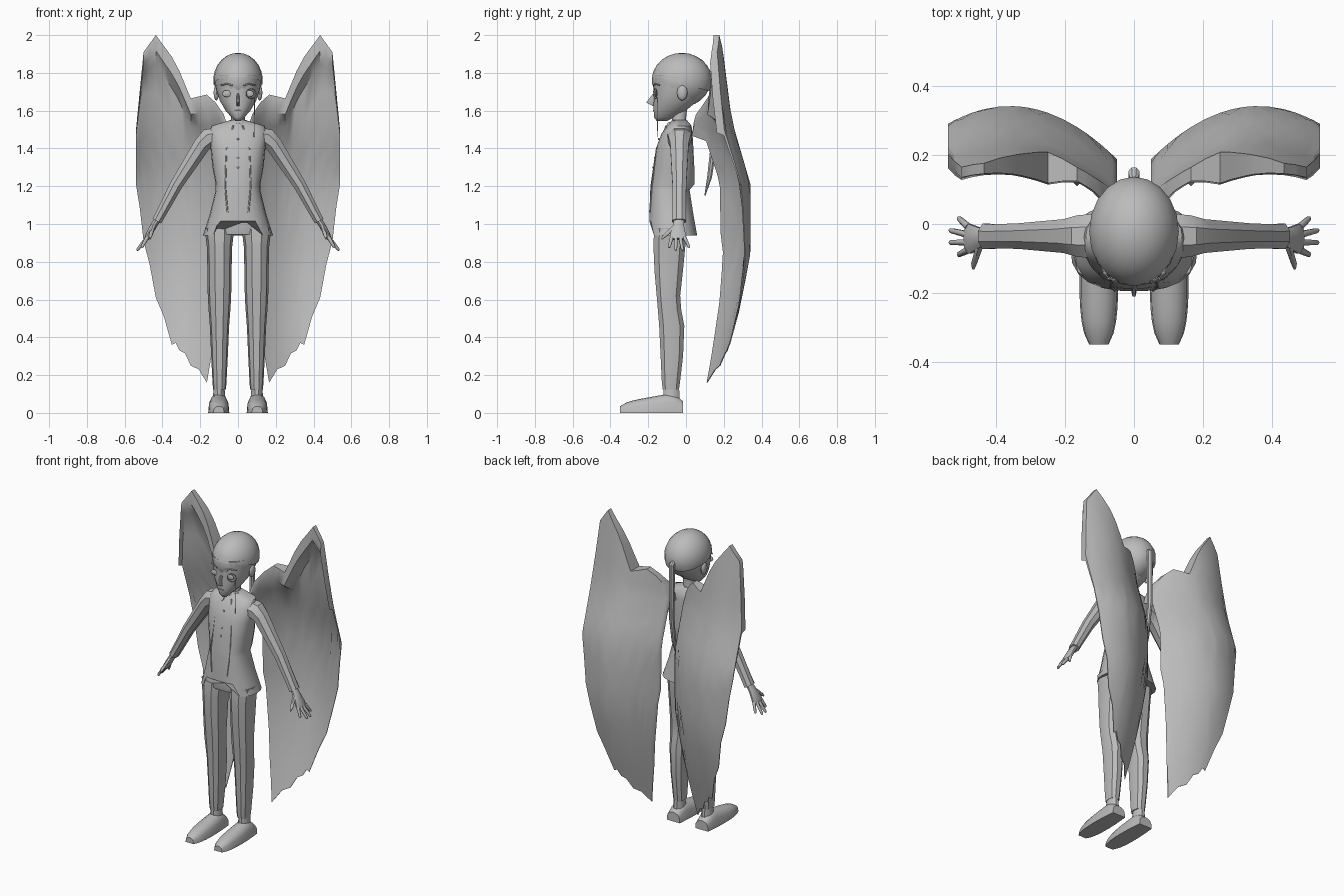
import bpy, bmesh, math
from mathutils import Vector

if "Cube" in bpy.data.objects:
    bpy.data.objects.remove(bpy.data.objects["Cube"])

grey = bpy.data.materials.new("plain grey")
grey.use_nodes = True
grey.diffuse_color = (.5, .5, .5, 1)
grey.node_tree.nodes["Principled BSDF"].inputs["Base Color"].default_value = grey.diffuse_color


def finish(name, bm, mirror=False, angle=35):
    """Turn a bmesh into a shaded object, optionally mirrored across x."""
    bmesh.ops.recalc_face_normals(bm, faces=bm.faces[:])
    mesh = bpy.data.meshes.new(name)
    bm.to_mesh(mesh)
    bm.free()
    mesh.shade_smooth()
    mesh.set_sharp_from_angle(angle=math.radians(angle))
    mesh.materials.append(grey)
    obj = bpy.data.objects.new(name, mesh)
    bpy.context.collection.objects.link(obj)
    if mirror:
        modifier = obj.modifiers.new("mirror", 'MIRROR')
        modifier.use_mirror_merge = False
    return obj


def skin(name, rings, mirror=False, angle=35):
    """Join closed rings of points into a capped surface."""
    bm = bmesh.new()
    loops = [[bm.verts.new(point) for point in ring] for ring in rings]
    for lower, upper in zip(loops, loops[1:]):
        for i in range(len(lower)):
            bm.faces.new((lower[i - 1], lower[i], upper[i], upper[i - 1]))
    bm.faces.new(loops[0])
    bm.faces.new(loops[-1])
    return finish(name, bm, mirror, angle)


def rounded(value, power):
    return math.copysign(abs(value) ** (2 / power), value)


def tube(name, path, sides=10, power=2, along=None, mirror=False, angle=35):
    """Path entries: x, y, z, radius in depth, radius across."""
    points = [Vector(entry[:3]) for entry in path]
    last = len(points) - 1
    rings = []
    for i, (center, entry) in enumerate(zip(points, path)):
        tangent = Vector(along) if along else points[min(i + 1, last)] - points[max(i - 1, 0)]
        tangent.normalize()
        depth = Vector((0, 1, 0))
        depth = (depth - tangent * depth.dot(tangent)).normalized()
        across = tangent.cross(depth)
        angles = [math.tau * (k + .5) / sides for k in range(sides)]
        rings.append([center + depth * rounded(math.cos(a), power) * entry[3]
                      + across * rounded(math.sin(a), power) * entry[4] for a in angles])
    return skin(name, rings, mirror, angle)


def thread(name, points, radius, **options):
    return tube(name, [(*point, radius, radius) for point in points], sides=6, **options)


def upright(name, levels, x=0, **options):
    """Levels: height, front, back, half width."""
    path = [(x, (front + back) / 2, z, (back - front) / 2, half) for z, front, back, half in levels]
    return tube(name, path, along=(0, 0, 1), **options)


def ball(name, center, size, mirror=False, segments=10, cut=None):
    """Ellipsoid; cut gives a plane (point, normal) whose lower side is removed."""
    bm = bmesh.new()
    bmesh.ops.create_uvsphere(bm, u_segments=segments, v_segments=segments * 2 // 3, radius=1)
    for vert in bm.verts:
        vert.co = Vector(c + s * p for c, s, p in zip(center, size, vert.co))
    if cut:
        geometry = bm.verts[:] + bm.edges[:] + bm.faces[:]
        bmesh.ops.bisect_plane(bm, geom=geometry, plane_co=cut[0], plane_no=cut[1], clear_inner=True)
    return finish(name, bm, mirror, 60)


def blend(entries, t):
    """Linear interpolation in a list of tuples sorted by their first value."""
    for low, high in zip(entries, entries[1:]):
        if t <= high[0]:
            break
    f = (t - low[0]) / (high[0] - low[0])
    return [a + (b - a) * f for a, b in zip(low, high)]


# Head, hair cap and face
ball("cranium", (0, -.025, 1.76), (.125, .155, .14), segments=20)
ball("hair_cap", (0, -.022, 1.76), (.131, .16, .146), segments=20,
     cut=((0, -.18, 1.78), (0, .25, 1)))
upright("face", [(1.545, -.155, -.1, .015), (1.565, -.17, -.06, .035), (1.6, -.172, 0, .066),
                 (1.65, -.172, .06, .096), (1.71, -.17, .1, .116), (1.79, -.176, .1, .12)],
        sides=20, power=2.2, angle=60)
upright("nose", [(1.69, -.176, -.16, .006), (1.643, -.214, -.16, .009), (1.625, -.178, -.16, .008)], sides=6)
ball("mouth", (0, -.171, 1.6), (.02, .004, .003))
ball("eyes", (.06, -.16, 1.69), (.024, .005, .018), mirror=True)
thread("brows", [(.03, -.172, 1.735), (.06, -.163, 1.742), (.09, -.14, 1.735)], .004, mirror=True)
ball("ears", (.115, -.02, 1.695), (.015, .028, .042), mirror=True)

# Eyeglass with hanging chain
turns = [math.tau * k / 16 for k in range(17)]
thread("eyeglass_rim", [(.07 + .026 * math.cos(a), -.163 + .01 * math.cos(a), 1.69 + .026 * math.sin(a))
                        for a in turns], .002)
thread("eyeglass_chain", [(.088, -.153, 1.67), (.085, -.15, 1.46)], .002)

# Ponytail
tube("ponytail", [(0, .12, 1.77, .01, .01), (0, .145, 1.75, .02, .018), (0, .145, 1.4, .018, .016),
                  (0, .125, 1.25, .014, .013), (0, .1, 1.15, .003, .003)], sides=8)

# Neck and collar
upright("neck", [(1.5, -.085, .01, .045), (1.54, -.075, 0, .036), (1.63, -.075, .01, .036)], angle=60)
skin("collar_points", [[(.005, y, 1.535), (.045, y + .035, 1.55), (.055, y + .01, 1.51), (.03, y - .015, 1.495)]
                       for y in (-.098, -.092)], mirror=True)

# Jacket with flared hem, raised at the front with a small notch
jacket = upright("jacket", [(.94, -.195, .06, .185), (1.05, -.195, .04, .15), (1.18, -.19, .02, .118),
                            (1.21, -.188, .045, .118), (1.3, -.175, .045, .135), (1.4, -.16, .04, .145),
                            (1.48, -.13, .035, .155), (1.52, -.1, .03, .14), (1.55, -.075, .005, .04)],
                 sides=22, power=2.5, angle=40)
for vert in jacket.data.vertices:
    if vert.co.z < 1 and vert.co.y < -.12 and abs(vert.co.x) < .12:
        vert.co.z += .1 if abs(vert.co.x) < .03 else .075
thread("jacket_edges", [(.025, -.105, 1.52), (.06, -.152, 1.4), (.068, -.182, 1.2), (.055, -.192, 1.06)],
       .004, mirror=True)
for i in range(4):
    ball("shirt_button_%d" % (i + 1), (0, -.145 - .01 * i, 1.45 - .05 * i), (.006, .004, .006))

# Sleeves, hands and fingers
tube("sleeves", [(.11, -.035, 1.465, .07, .05), (.155, -.035, 1.452, .065, .058), (.19, -.035, 1.42, .053, .048),
                 (.325, -.035, 1.21, .04, .036), (.4, -.036, 1.07, .038, .03), (.43, -.036, 1.015, .04, .028)],
     sides=8, mirror=True)
tube("hands", [(.425, -.037, 1.025, .026, .018), (.45, -.04, .985, .032, .017), (.475, -.043, .94, .045, .015),
               (.485, -.043, .92, .042, .011)], mirror=True)
for i in range(4):
    outer = i in (0, 3)
    base = Vector((.48, -.075 + .022 * i, .93))
    tip = Vector((.51 if outer else .535, -.09 + .036 * i, .875 if outer else .86))
    path = [(*base.lerp(tip, f), r, r) for f, r in ((0, .011), (.9, .008), (1, .004))]
    tube("fingers_%d" % (i + 1), path, sides=6, mirror=True, angle=60)
tube("thumbs", [(.445, -.055, .99, .013, .012), (.464, -.115, .935, .009, .009), (.466, -.13, .92, .004, .004)],
     sides=6, mirror=True, angle=60)

# Trousers and ankles
upright("trouser_hips", [(.945, -.17, 0, .12), (1, -.178, .01, .14), (1.12, -.17, .01, .11)], sides=14, power=2.5)
upright("trouser_legs", [(.125, -.125, -.035, .034), (.16, -.13, -.03, .037), (.3, -.137, -.013, .044),
                         (.46, -.145, -.006, .051), (.55, -.152, -.023, .058), (.62, -.158, -.028, .062),
                         (.75, -.17, -.013, .064), (.88, -.176, 0, .067), (.92, -.175, 0, .072), (.98, -.17, 0, .078)],
        x=.098, power=2.3, mirror=True)
upright("ankles", [(.06, -.125, -.03, .035), (.14, -.12, -.035, .028)], x=.1, mirror=True)

# Shoes: flat-soled arches from heel to rounded toe
arches = []
for step in range(11):
    f = step / 10
    half = .046 + .01 * math.sin(math.pi * f) - .018 * f ** 10
    top = min(.06 + .3 * f, .115 - .06 * f) - .02 * f ** 10
    arc = [math.pi * k / 8 for k in range(9)]
    arches.append([(.102 + half * math.cos(a), -.015 - .335 * f, top * abs(math.sin(a)) ** .6) for a in arc])
skin("shoes", arches, mirror=True, angle=30)

# Wings: curved shells with a thick upper frame, deepest around the bend
sweep = [(.16, .175), (.33, .225), (.55, .285), (.84, .342), (1.22, .342), (1.53, .245), (2, .185)]
outline = [(.05, 1.5, .95), (.075, 1.58, .75), (.12, 1.645, .42), (.165, 1.685, .16), (.25, 1.665, .25),
           (.31, 1.81, .33), (.35, 1.885, .36), (.435, 2, .61), (.5, 1.91, .91), (.54, 1.5, 1.21)]
bulge = [(.05, .035), (.12, .01), (.165, .01), (.25, .06), (.35, .025), (.435, 0), (.54, 0)]
frame = [(0, .03), (.06, .045), (.11, .013), (1, .005)]
rows = [0, .06, .11] + [.11 + .89 * k / 8 for k in range(1, 9)]
columns = [low[0] + (high[0] - low[0]) * f for low, high in zip(outline, outline[1:]) for f in (0, .5)]
ribs = []
for number, column in enumerate(columns + [outline[-1][0]]):
    x, top, bottom = blend(outline, column)
    scallop = .025 * (number % 2) * (x > .16)
    back, front = [], []
    for row in rows:
        z = top + (bottom + scallop - top) * row
        y = blend(sweep, z)[1] - 1.6 * (x - .36) ** 2
        thickness = blend(frame, row)[1] + blend(bulge, x)[1] * (row < .1)
        back.append((x, y, z))
        front.append((x, y - thickness, z))
    ribs.append(back + front[::-1])
skin("wings", ribs, mirror=True, angle=50)
